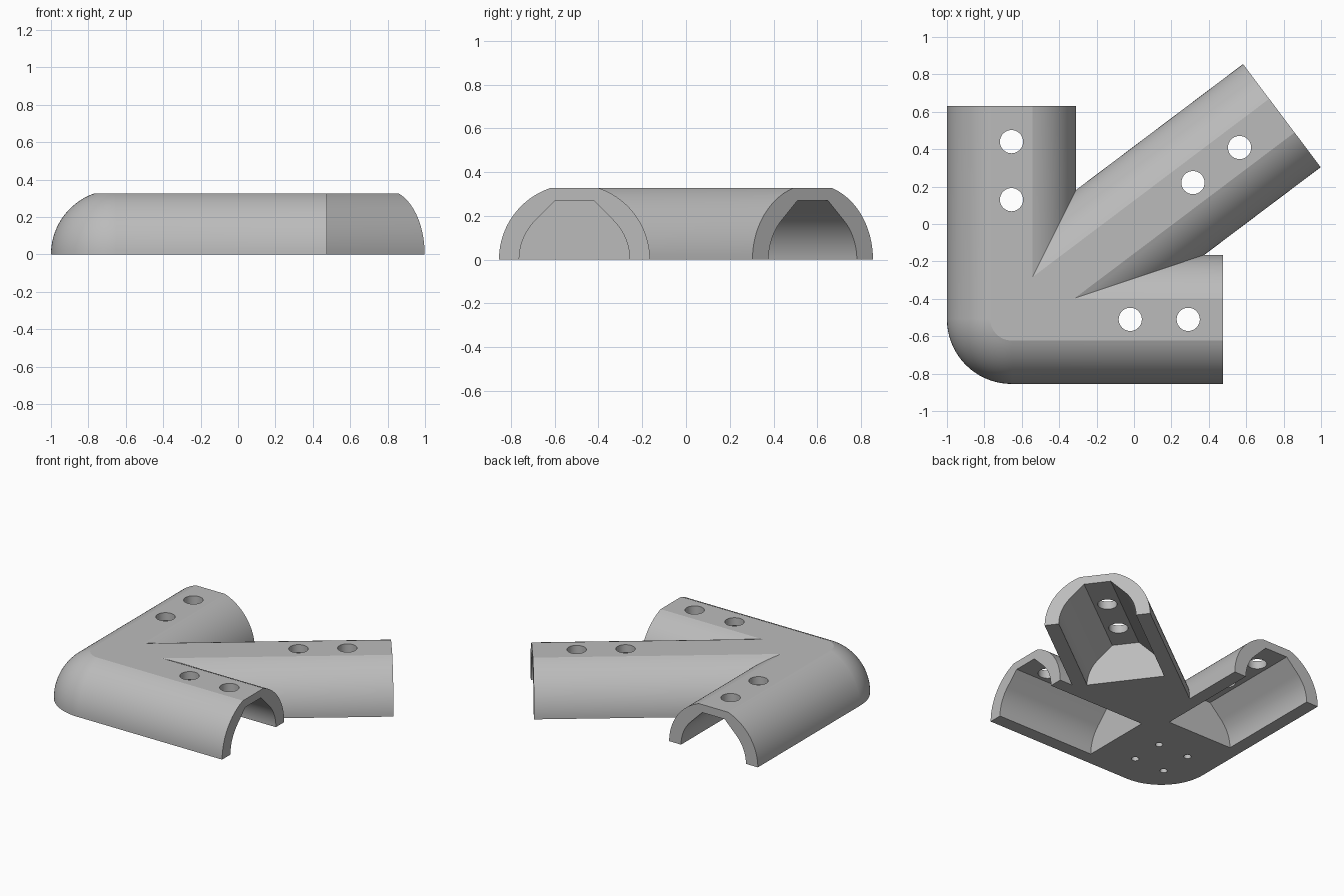
import bpy, bmesh
from math import radians, sin, cos, asin, pi
from mathutils import Matrix, Vector

if "Cube" in bpy.data.objects:
    bpy.data.objects.remove(bpy.data.objects["Cube"], do_unlink=True)

HUB = Vector((-0.655, -0.51, 0))
RADIUS, TOP = 0.345, 0.326          # outer arc and its flat top
BORE, BORE_TOP = 0.2525, 0.27       # pole channel
# direction, length, channel start, hole distances from the hub
ARMS = [(0, 1.13, 0.375, (0.635, 0.945)),
        (90, 1.14, 0.38, (0.64, 0.95)),
        (37, 1.81, 1.01, (1.215, 1.527))]

plastic = bpy.data.materials.new("light grey plastic")
plastic.use_nodes = True
grey = (0.5, 0.5, 0.5, 1)
plastic.diffuse_color = grey
plastic.node_tree.nodes["Principled BSDF"].inputs["Base Color"].default_value = grey


def finish(bm, name):
    bmesh.ops.recalc_face_normals(bm, faces=bm.faces)
    mesh = bpy.data.meshes.new(name)
    bm.to_mesh(mesh)
    bm.free()
    mesh.materials.append(plastic)
    obj = bpy.data.objects.new(name, mesh)
    bpy.context.collection.objects.link(obj)
    return obj


def arc(radius, end, steps):
    return [(radius * cos(end * i / steps), radius * sin(end * i / steps))
            for i in range(steps + 1)]


def mirrored(half):
    return half + [(-x, z) for x, z in reversed(half)]


def prism(name, profile, start, end, angle):
    """Extrude a cross-section along an arm direction from the hub."""
    bm = bmesh.new()
    face = bm.faces.new([bm.verts.new((start, x, z)) for x, z in profile])
    out = bmesh.ops.extrude_face_region(bm, geom=[face])
    verts = [g for g in out["geom"] if isinstance(g, bmesh.types.BMVert)]
    bmesh.ops.translate(bm, verts=verts, vec=(end - start, 0, 0))
    bm.transform(Matrix.Translation(HUB) @ Matrix.Rotation(radians(angle), 4, "Z"))
    return finish(bm, name)


def drill(name, point, radius, low, high):
    bm = bmesh.new()
    bmesh.ops.create_cone(bm, cap_ends=True, segments=40, radius1=radius,
                          radius2=radius, depth=high - low)
    bm.transform(Matrix.Translation((point.x, point.y, (low + high) / 2)))
    return finish(bm, name)


def combine(target, tool, operation):
    mod = target.modifiers.new("combine", "BOOLEAN")
    mod.operation, mod.object, mod.solver = operation, tool, "EXACT"
    bpy.context.view_layer.objects.active = target
    bpy.ops.object.modifier_apply(modifier=mod.name)
    bpy.data.objects.remove(tool, do_unlink=True)


# Rounded corner: the outer arc revolved around the hub
half = arc(RADIUS, asin(TOP / RADIUS), 20)
bm = bmesh.new()
outline = [(0, 0)] + half + [(0, TOP)]
verts = [bm.verts.new((x, 0, z)) for x, z in outline]
edges = [bm.edges.new(pair) for pair in zip(verts, verts[1:])]
bmesh.ops.spin(bm, geom=verts + edges, cent=(0, 0, 0), axis=(0, 0, 1),
               angle=2 * pi, steps=72, use_merge=True)
bmesh.ops.remove_doubles(bm, verts=bm.verts, dist=0.0005)
bm.transform(Matrix.Translation(HUB))
bracket = finish(bm, "three_way_pole_bracket")

# Outer shells of the three arms
for angle, length, start, holes in ARMS:
    combine(bracket, prism("arm", mirrored(half), 0, length, angle), "UNION")

# Open channels with chamfered roofs, and bolt holes through the roofs
roof = (2 ** 0.5 * BORE - BORE_TOP, BORE_TOP)
channel = mirrored([(BORE, -0.05)] + arc(BORE, pi / 4, 14) + [roof])
for angle, length, start, holes in ARMS:
    combine(bracket, prism("channel", channel, start, length + 0.05, angle), "DIFFERENCE")
    direction = Vector((cos(radians(angle)), sin(radians(angle)), 0))
    for distance in holes:
        combine(bracket, drill("bolt_hole", HUB + direction * distance, 0.062, 0.15, 0.4),
                "DIFFERENCE")

# Blind hole in the corner top and four screw holes beneath
combine(bracket, drill("corner_hole", HUB, 0.053, 0.17, 0.4), "DIFFERENCE")
for sx in (-1, 1):
    for sy in (-1, 1):
        spot = HUB + Vector((sx, sy, 0)) * 0.118
        combine(bracket, drill("screw_hole", spot, 0.024, -0.05, 0.13), "DIFFERENCE")

# Smooth curves, crisp edges
bpy.ops.object.select_all(action="DESELECT")
bracket.select_set(True)
bpy.context.view_layer.objects.active = bracket
bpy.ops.object.shade_smooth_by_angle(angle=radians(14))
